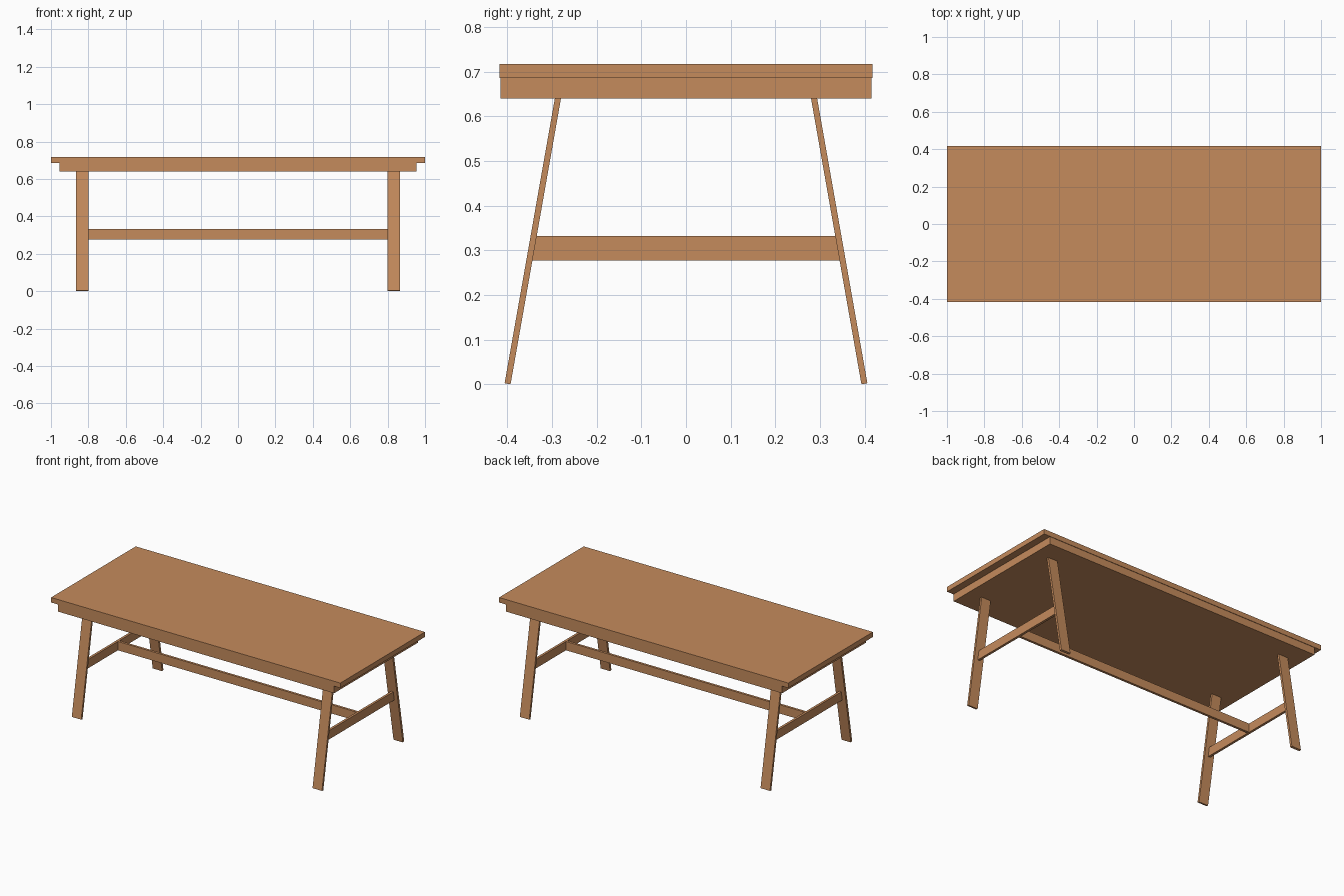
import bpy, bmesh, math

if "Cube" in bpy.data.objects:
    bpy.data.objects.remove(bpy.data.objects["Cube"])

wood = bpy.data.materials.new("warm_wood")
wood.diffuse_color = (0.56, 0.26, 0.108, 1)
wood.use_nodes = True
wood.node_tree.nodes["Principled BSDF"].inputs["Base Color"].default_value = wood.diffuse_color


def prism(name, profile, x0, x1):
    """Extrude a (y, z) outline along x from x0 to x1."""
    bm = bmesh.new()
    face = bm.faces.new([bm.verts.new((x0, y, z)) for y, z in profile])
    new = bmesh.ops.extrude_face_region(bm, geom=[face])["geom"]
    for v in new:
        if isinstance(v, bmesh.types.BMVert):
            v.co.x = x1
    bmesh.ops.recalc_face_normals(bm, faces=bm.faces)
    mesh = bpy.data.meshes.new(name)
    bm.to_mesh(mesh)
    bm.free()
    mesh.materials.append(wood)
    obj = bpy.data.objects.new(name, mesh)
    bpy.context.collection.objects.link(obj)
    return obj


def box(name, x0, x1, y, z0, z1):
    return prism(name, [(-y, z0), (y, z0), (y, z1), (-y, z1)], x0, x1)


# Table top and the solid apron block below it
box("table_top", -1.0, 1.0, 0.418, 0.686, 0.717)
box("apron", -0.955, 0.955, 0.415, 0.64, 0.686)

# Long central stretcher
LOW, HIGH = 0.277, 0.332
box("long_stretcher", -0.826, 0.826, 0.0075, LOW, HIGH)

# Splayed plank legs, cut square at the foot
TILT = math.radians(10)
THICK, LENGTH, FOOT = 0.0135, 0.66, 0.393
c, s = math.cos(TILT), math.sin(TILT)
leg = [(FOOT, 0), (FOOT + THICK * c, THICK * s),
       (FOOT + THICK * c - LENGTH * s, THICK * s + LENGTH * c),
       (FOOT - LENGTH * s, LENGTH * c)]


def reach(z):
    """Half length of the end stretcher at a height, just inside the leg."""
    return FOOT - z * math.tan(TILT) + 0.004


for sx, end in ((-1, "left"), (1, "right")):
    for sy, side in ((-1, "front"), (1, "back")):
        prism(f"{side}_{end}_leg", [(sy * y, z) for y, z in leg], sx * 0.80, sx * 0.865)
    # End stretcher between each pair of legs
    prism(f"{end}_end_stretcher",
          [(-reach(LOW), LOW), (reach(LOW), LOW), (reach(HIGH), HIGH), (-reach(HIGH), HIGH)],
          sx * 0.825, sx * 0.84)
